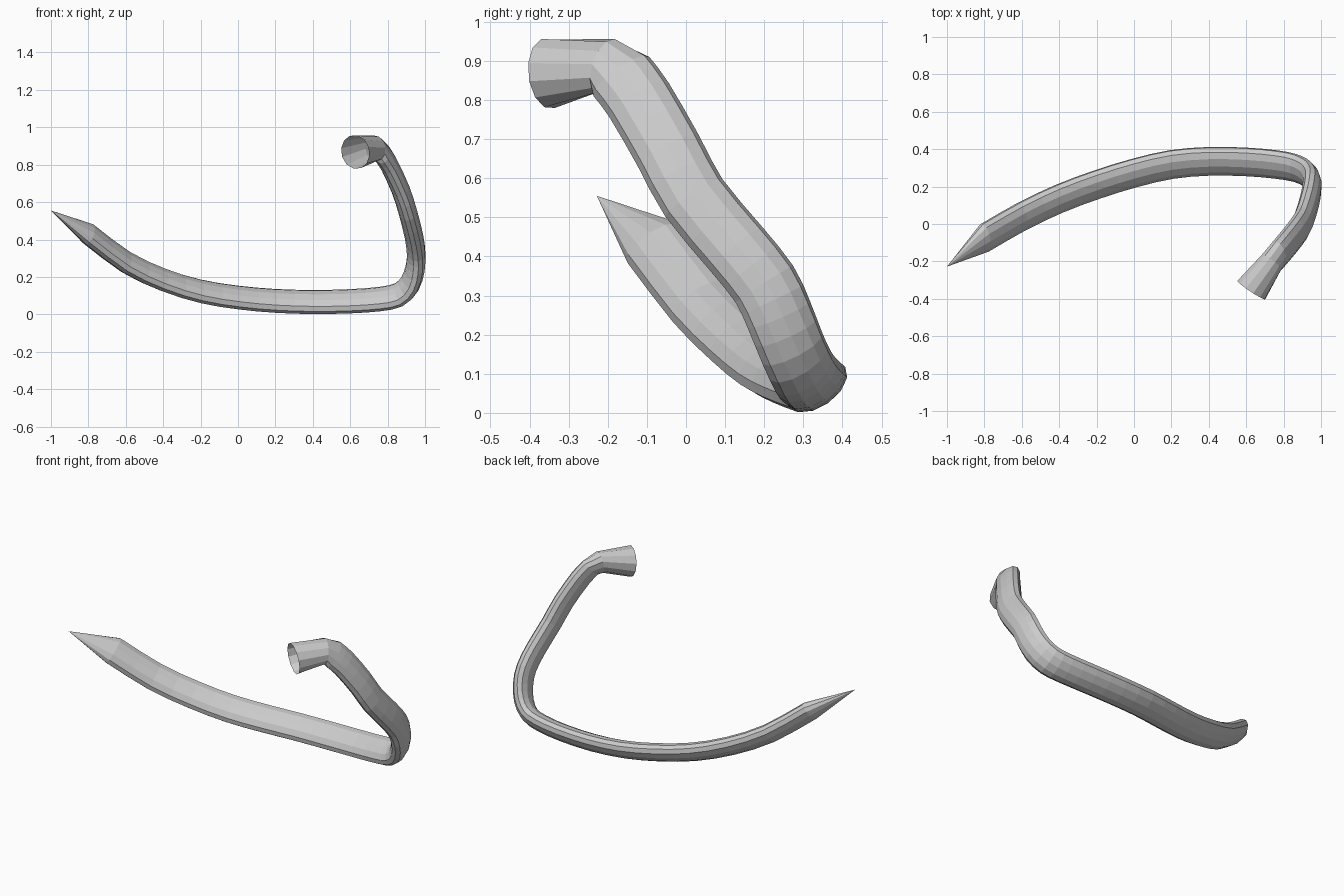
import bpy, bmesh, math
from mathutils import Vector

if "Cube" in bpy.data.objects:
    bpy.data.objects.remove(bpy.data.objects["Cube"])

SIDES = 12
NORMAL = Vector((-.13, .81, .57)).normalized()   # normal of the plane the hook bends in
WIDE, THIN = .088, .05

# centre line of the bent bar, from the pointed end to the socket
path = [Vector(p) for p in [
    (-.80, -.075, .43), (-.6, .04, .28), (-.4, .135, .185), (-.2, .21, .123),
    (0, .272, .09), (.2, .318, .072), (.4, .335, .066), (.6, .332, .07),
    (.76, .318, .082), (.86, .3, .105), (.92, .272, .165), (.948, .238, .25),
    (.952, .2, .33), (.94, .128, .42), (.907, .02, .55), (.868, -.045, .67),
    (.808, -.12, .8), (.77, -.165, .86)]]


def smooth(pts, steps=2):
    """Catmull-Rom resampling of a point list."""
    ext = [2 * pts[0] - pts[1]] + pts + [2 * pts[-1] - pts[-2]]
    out = []
    for a, b, c, d in zip(ext, ext[1:], ext[2:], ext[3:]):
        for k in range(steps):
            t = k / steps
            out.append(.5 * (2 * b + (c - a) * t + (2 * a - 5 * b + 4 * c - d) * t * t
                             + (3 * b - a - 3 * c + d) * t ** 3))
    return out + [pts[-1]]


def ring(bm, centre, tangent, wide, thin):
    """Elliptical section perpendicular to the tangent."""
    t = tangent.normalized()
    u = (NORMAL - t * NORMAL.dot(t)).normalized()
    v = t.cross(u)
    return [bm.verts.new(centre + u * wide * math.cos(a) + v * thin * math.sin(a))
            for a in (2 * math.pi * i / SIDES for i in range(SIDES))]


def bridge(bm, r0, r1):
    for i in range(SIDES):
        j = (i + 1) % SIDES
        bm.faces.new((r0[i], r0[j], r1[j], r1[i]))


bm = bmesh.new()
pts = smooth(path)

# bar
tangents = [pts[min(i + 1, len(pts) - 1)] - pts[max(i - 1, 0)] for i in range(len(pts))]
rings = [ring(bm, p, t, WIDE, THIN) for p, t in zip(pts, tangents)]

# flared open socket
axis = Vector((-.55, -.82, -.1))
rings.append(ring(bm, Vector((.735, -.205, .888)), axis + Vector((0, 0, .3)), .076, .06))
rings.append(ring(bm, Vector((.627, -.353, .868)), axis, .092, .09))
for r0, r1 in zip(rings, rings[1:]):
    bridge(bm, r0, r1)

# pointed end
tip = bm.verts.new((-1, -.228, .555))
for i in range(SIDES):
    bm.faces.new((tip, rings[0][(i + 1) % SIDES], rings[0][i]))
bmesh.ops.recalc_face_normals(bm, faces=bm.faces)

mesh = bpy.data.meshes.new("hook_bar")
bm.to_mesh(mesh)
bm.free()
bpy.context.collection.objects.link(bpy.data.objects.new("hook_bar", mesh))
